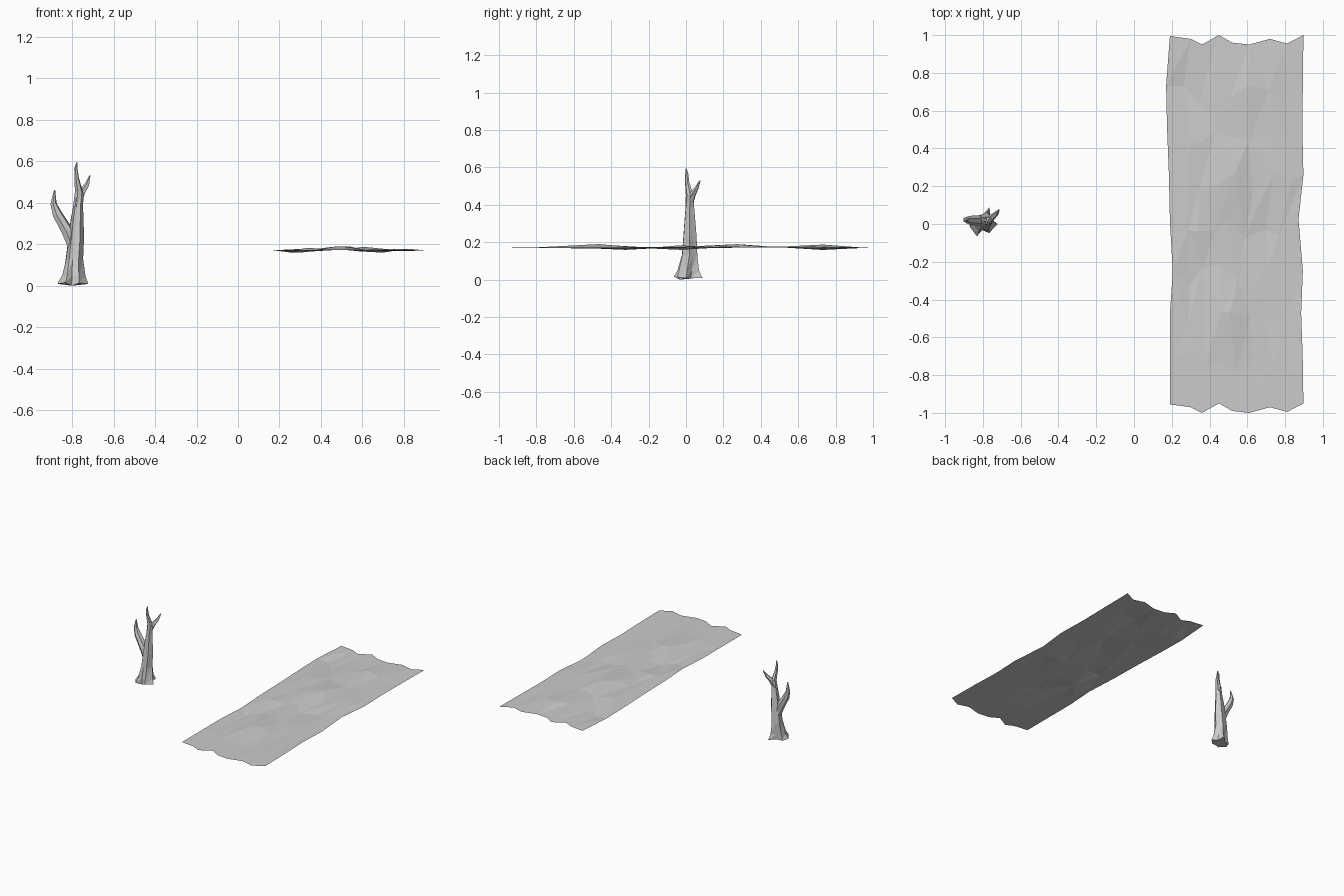
import bpy, bmesh, math, random
from mathutils import Vector, noise

if "Cube" in bpy.data.objects:
    bpy.data.objects.remove(bpy.data.objects["Cube"])

random.seed(4)


def make_object(name, bm):
    bmesh.ops.recalc_face_normals(bm, faces=bm.faces)
    mesh = bpy.data.meshes.new(name)
    bm.to_mesh(mesh)
    bm.free()
    obj = bpy.data.objects.new(name, mesh)
    bpy.context.collection.objects.link(obj)
    return obj


def limb(name, path, sides, turn=0.0, rough=0.12):
    """Faceted tapering tube; path holds (x, y, z, radius)."""
    bm = bmesh.new()
    pts = [Vector(p[:3]) for p in path]
    lumps = [1 + random.uniform(-rough, rough) for _ in range(sides)]
    rings = []
    for i, (p, row) in enumerate(zip(pts, path)):
        d = (pts[min(i + 1, len(pts) - 1)] - pts[max(i - 1, 0)]).normalized()
        u = Vector((0, 1, 0)).cross(d).normalized()
        v = d.cross(u)
        ring = []
        for k in range(sides):
            a = math.tau * k / sides + turn
            ring.append(bm.verts.new(p + (u * math.cos(a) + v * math.sin(a)) * row[3] * lumps[k]))
        rings.append(ring)
    skin(bm, rings)
    return make_object(name, bm)


def skin(bm, rings):
    n = len(rings[0])
    for a, b in zip(rings, rings[1:]):
        for k in range(n):
            j = (k + 1) % n
            bm.faces.new((a[k], a[j], b[j]))
            bm.faces.new((a[k], b[j], b[k]))
    bm.faces.new(rings[0][::-1])
    bm.faces.new(rings[-1])


# Trunk: flared root star at the base, narrowing to the upper fork
roots = [(.075, .0), (.038, .026), (.032, .088), (-.012, .042), (-.055, .035),
         (-.074, -.012), (-.035, -.065), (-.005, -.032), (.03, -.048)]
bm = bmesh.new()
rings = []
levels = [  # z, centre x, centre y, radius x, radius y, root spread
    (.012, -.797, .0, .04, .04, 1.0),
    (.048, -.795, .006, .045, .045, .42),
    (.13, -.792, .018, .042, .042, .0),
    (.23, -.783, .02, .038, .036, .0),
    (.32, -.778, .02, .031, .029, .0),
    (.39, -.772, .02, .023, .023, .0),
    (.45, -.765, .022, .022, .018, .0)]
for z, cx, cy, rx, ry, spread in levels:
    ring = []
    for k, (x, y) in enumerate(roots):
        a = math.atan2(y, x)
        ridge = 1.08 if k % 2 == 0 else .86
        px = spread * x + (1 - spread) * rx * ridge * math.cos(a)
        py = spread * y + (1 - spread) * ry * ridge * math.sin(a)
        drop = (-.012 if k == 7 else random.uniform(-.006, .004)) if spread == 1 else 0
        ring.append(bm.verts.new((cx + px, cy + py, z + drop)))
    rings.append(ring)
skin(bm, rings)
make_object("trunk", bm)

# Branches
limb("left_branch", [(-.785, .018, .16, .026), (-.825, .018, .265, .030),
                     (-.872, .02, .345, .025), (-.890, .022, .395, .016),
                     (-.884, .018, .462, .003)], 6, .4)
limb("top_branch", [(-.772, .02, .38, .022), (-.766, .018, .455, .019),
                    (-.777, .006, .52, .011), (-.781, .004, .565, .008),
                    (-.776, .0, .594, .003)], 6, .2)
limb("right_branch", [(-.772, .02, .40, .018), (-.752, .036, .452, .017),
                      (-.728, .056, .487, .011), (-.714, .076, .53, .003)], 5, .7)

# Stream surface: thin rippled sheet whose two ends match when tiled
cols = [.19, .30, .36, .45, .52, .61, .72, .81, .897]
end_y = [.995, .98, .95, 1.0, .96, .95, .98, .955, 1.0]
rows = [0, .135, .25, .38, .50, .64, .755, .87, 1]
left = [0, -.02, -.015, -.005, 0, .015, 0, 0, 0]
right = [0, -.003, -.006, 0, -.026, -.003, -.012, -.004, 0]
ripples = [(.50, .23, .024), (.50, -.45, .019), (.63, .68, .019), (.30, .40, .010),
           (.28, .68, -.015), (.65, -.08, -.016), (.75, -.5, -.009), (.30, -.3, -.012),
           (.78, .3, .009), (.36, -.02, .012)]
bm = bmesh.new()
grid = []
for r, t in enumerate(rows):
    line = []
    inner_row = 0 < r < len(rows) - 1
    for c, x in enumerate(cols):
        s = c / (len(cols) - 1)
        y = end_y[c] - 1.95 * t
        x += left[r] * (1 - s) + right[r] * s
        z = .171
        if inner_row and 0 < c < len(cols) - 1:
            x += random.uniform(-.022, .022)
            y += random.uniform(-.06, .06)
            for hx, hy, h in ripples:
                z += h * math.exp(-((x - hx) / .075) ** 2 - ((y - hy) / .16) ** 2)
            z += random.uniform(-.002, .002)
        line.append(bm.verts.new((x, y, z)))
    grid.append(line)
for r in range(len(rows) - 1):
    for c in range(len(cols) - 1):
        a, b = grid[r][c], grid[r][c + 1]
        d, e = grid[r + 1][c], grid[r + 1][c + 1]
        if (r + c) % 2:
            bm.faces.new((a, d, e))
            bm.faces.new((a, e, b))
        else:
            bm.faces.new((a, d, b))
            bm.faces.new((b, d, e))
stream = make_object("stream_surface", bm)
if stream.data.polygons[0].normal.z < 0:
    stream.data.flip_normals()
